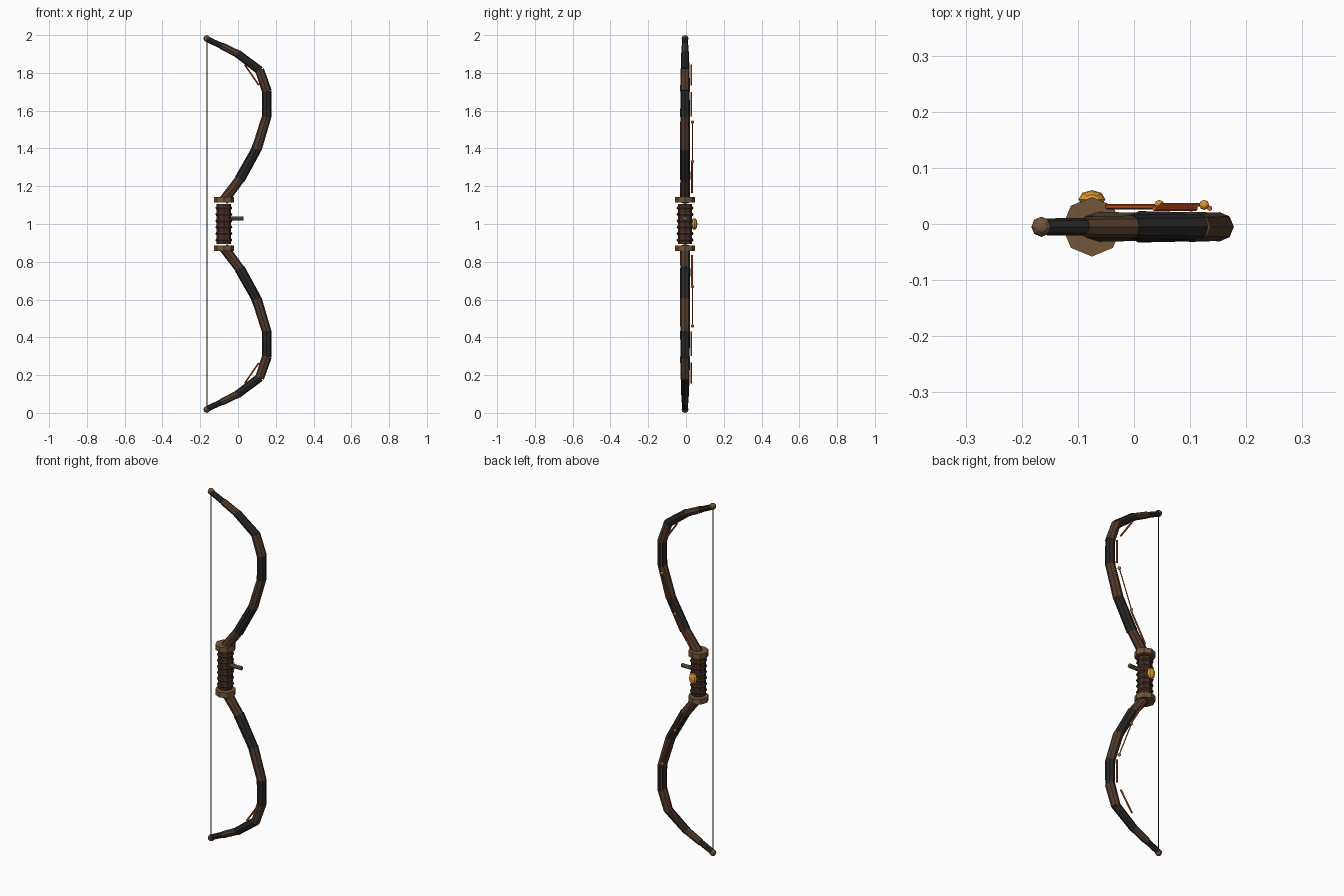
import bpy, math
from mathutils import Vector

if "Cube" in bpy.data.objects:
    bpy.data.objects.remove(bpy.data.objects["Cube"])

CY = -0.005   # y of the bow's main plane
GX = -0.075   # x of the grip axis


def mat(name, c):
    m = bpy.data.materials.new(name)
    m.diffuse_color = (*c, 1)
    m.use_nodes = True
    m.node_tree.nodes["Principled BSDF"].inputs["Base Color"].default_value = m.diffuse_color
    return m


WOOD = mat("wood", (0.085, 0.045, 0.025))
DARK = mat("dark_wood", (0.022, 0.02, 0.019))
LEATHER = mat("leather", (0.06, 0.027, 0.017))
BRONZE = mat("bronze", (0.17, 0.095, 0.042))
GOLD = mat("amber", (0.75, 0.33, 0.03))
RED = mat("red_inlay", (0.60, 0.10, 0.02))
STRING = mat("string", (0.03, 0.018, 0.01))


def finish(name, m):
    o = bpy.context.object
    o.name = name
    o.data.materials.append(m)
    return o


def rod(name, a, b, r1, r2, m, sides=8):
    # tapered prism between two points of equal y, facets aligned with y
    a, b = Vector(a), Vector(b)
    d = b - a
    bpy.ops.mesh.primitive_cone_add(vertices=sides, radius1=r1, radius2=r2,
                                    depth=d.length, location=(a + b) / 2)
    o = finish(name, m)
    o.rotation_euler = (0, math.atan2(d.x, d.z), 0)
    return o


def ball(name, p, r, m, scale=(1, 1, 1), seg=8, rings=6):
    bpy.ops.mesh.primitive_uv_sphere_add(segments=seg, ring_count=rings, radius=r, location=p)
    o = finish(name, m)
    o.scale = scale
    return o


# Limb joints, measured as (x, height above the grip centre), and radius per segment
PATH = [(-0.075, 0.125), (0.01, 0.238), (0.10, 0.40), (0.152, 0.57), (0.152, 0.705),
        (0.115, 0.813), (0.0, 0.9), (-0.085, 0.942), (-0.165, 0.979)]
RAD = [0.027, 0.028, 0.027, 0.026, 0.026, 0.023, 0.020, 0.016]
# Back inlay strips: start, end, y, radius
INLAYS = [((-0.048, 0.165), (0.045, 0.325), 0.031, 0.005),
          ((0.045, 0.33), (0.125, 0.54), 0.034, 0.003),
          ((0.135, 0.57), (0.135, 0.70), 0.028, 0.005),
          ((0.11, 0.735), (0.036, 0.843), 0.028, 0.005)]

for side, s in (("upper", 1), ("lower", -1)):
    def pt(p, y=CY):
        return (p[0], y, 1 + s * p[1])

    # alternating limb segments, overlapped a little at the joints
    for i, r in enumerate(RAD):
        a, b = Vector(pt(PATH[i])), Vector(pt(PATH[i + 1]))
        ext = (b - a).normalized() * 0.003
        rod(f"{side}_limb_segment_{i + 1}", a - ext, b + ext, r, r * 0.93,
            DARK if i % 2 else WOOD)
    ball(f"{side}_limb_tip", pt((-0.165, 0.982)), 0.018, BRONZE)

    # red strips and amber studs on the back
    for i, (a, b, y, r) in enumerate(INLAYS):
        rod(f"{side}_inlay_{i + 1}", pt(a, y), pt(b, y), r, r, RED, 6)
    for i, p in enumerate([(0.045, 0.33), (0.125, 0.54)]):
        ball(f"{side}_stud_{i + 1}", pt(p, 0.034), 0.009, GOLD)

    # collar at the end of the grip
    rod(f"{side}_collar", (GX, CY, 1 + s * 0.113), (GX, CY, 1 + s * 0.143),
        0.053, 0.053, BRONZE)

# Grip with raised leather wraps
rod("grip", (GX, CY, 0.893), (GX, CY, 1.107), 0.038, 0.038, LEATHER)
for i in range(6):
    bpy.ops.mesh.primitive_torus_add(major_segments=8, minor_segments=6, major_radius=0.036,
                                     minor_radius=0.009,
                                     location=(GX, CY, 0.915 + i * 0.034))
    finish(f"grip_wrap_{i + 1}", LEATHER)

# Arrow rest peg, gem and string
rod("arrow_rest", (GX + 0.02, CY, 1.03), (0.028, CY, 1.03), 0.011, 0.011, BRONZE)
ball("gem", (GX, 0.044, 1.0), 0.024, GOLD, (1, 0.68, 1.3))
rod("bowstring", (-0.165, CY, 0.02), (-0.165, CY, 1.98), 0.003, 0.003, STRING, 6)
